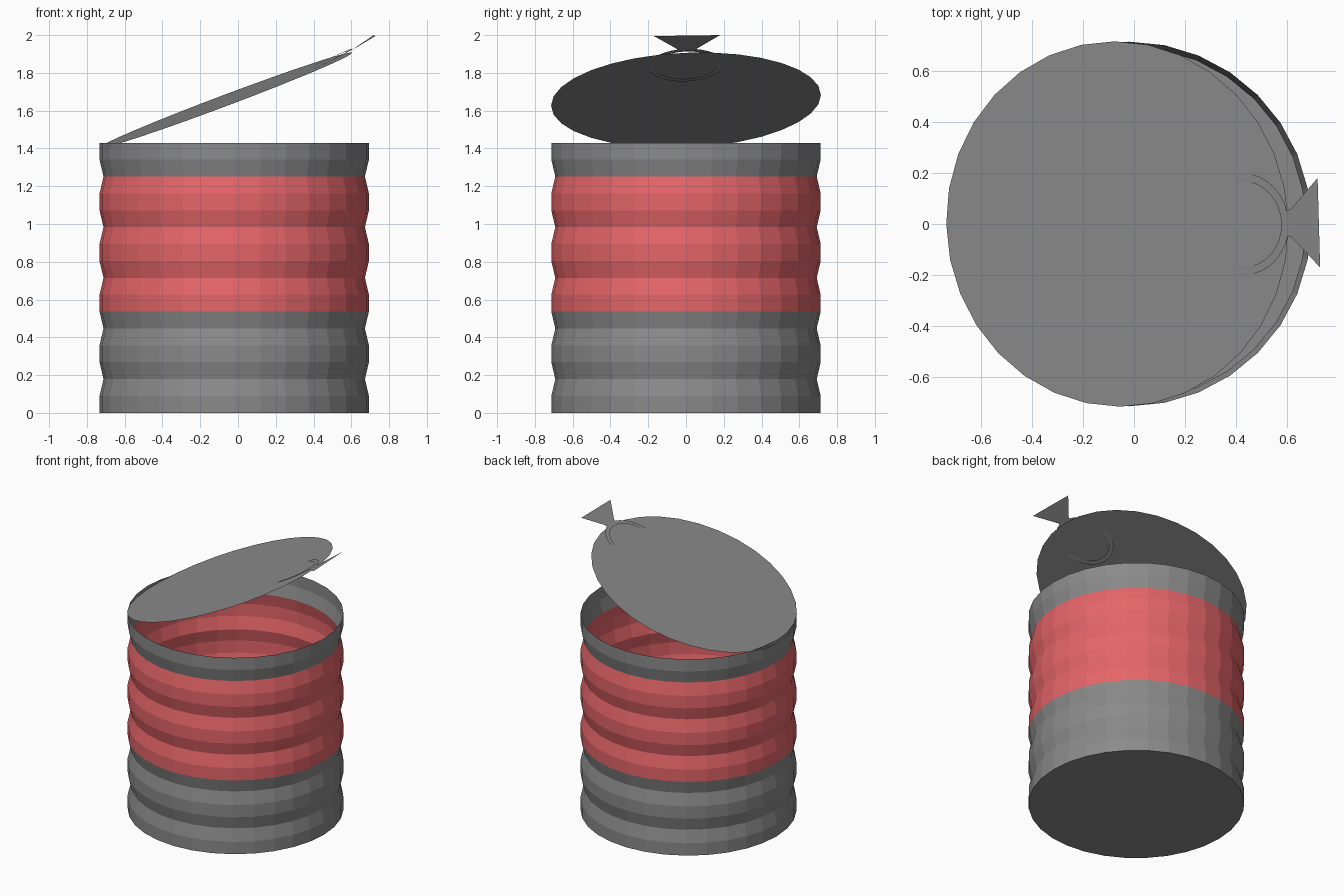
import bpy, bmesh
from math import sin, cos, pi, radians
from mathutils import Matrix

if "Cube" in bpy.data.objects:
    bpy.data.objects.remove(bpy.data.objects["Cube"])

SIDES, R, R_IN, HEIGHT = 32, 0.713, 0.692, 1.43
STEP = HEIGHT / 16
CX = -0.02
STEEL = (0.255, 0.255, 0.255, 1)
RED = (0.78, 0.13, 0.14, 1)
materials = {}


def paint(name, color):
    mat = bpy.data.materials.new(name)
    mat.diffuse_color = color
    mat.use_nodes = True
    mat.node_tree.nodes["Principled BSDF"].inputs["Base Color"].default_value = mat.diffuse_color
    return mat


steel, red = paint("dark_steel", STEEL), paint("red_label", RED)


def make_object(name, bm, mat=steel):
    bm.normal_update()
    mesh = bpy.data.meshes.new(name)
    bm.to_mesh(mesh)
    bm.free()
    mesh.materials.append(mat)
    ob = bpy.data.objects.new(name, mesh)
    bpy.context.collection.objects.link(ob)
    return ob


def circle(bm, radius, z=0.0, n=SIDES):
    return [bm.verts.new((radius * cos(2 * pi * i / n), radius * sin(2 * pi * i / n), z))
            for i in range(n)]


def bridge(bm, a, b):
    n = len(a)
    for i in range(n):
        j = (i + 1) % n
        bm.faces.new((a[i], a[j], b[j], b[i]))


def tilt(ob, location, pitch, roll=2.4):
    ob.matrix_world = (Matrix.Translation(location)
                       @ Matrix.Rotation(radians(-pitch), 4, 'Y')
                       @ Matrix.Rotation(radians(roll), 4, 'X'))


# Corrugated wall: every third ring is pinched in
def wall(name, first, last, mat=steel, floor=False):
    bm = bmesh.new()
    rings = [circle(bm, R_IN if k % 3 == 2 else R, k * STEP) for k in range(first, last + 1)]
    for a, b in zip(rings, rings[1:]):
        bridge(bm, a, b)
    if floor:
        bm.faces.new(rings[0][::-1])
    bmesh.ops.translate(bm, verts=bm.verts, vec=(CX, 0, 0))
    return make_object(name, bm, mat)


wall("lower_can", 0, 6, floor=True)
wall("label_band", 6, 14, red)
wall("upper_rim", 14, 16)

# Opened lid, hinged on the left and slightly twisted
bm = bmesh.new()
bm.faces.new(circle(bm, 0.715))
tilt(make_object("lid", bm), (-0.065, 0, 1.655), 20.6)

# Pull ring, a flat band that crosses the lid at a steeper angle
bm = bmesh.new()
bridge(bm, circle(bm, 0.2), circle(bm, 0.168))
tilt(make_object("pull_ring", bm), (0.425, 0, 1.841), 25.5)

# Flared tab at the end of the ring
bm = bmesh.new()
outline = [(0.59, -0.045, 1.915), (0.615, -0.05, 1.928), (0.728, -0.17, 1.995),
           (0.718, 0.18, 2.0), (0.615, 0.06, 1.93), (0.59, 0.05, 1.917)]
bm.faces.new([bm.verts.new(p) for p in outline])
make_object("pull_tab", bm)
